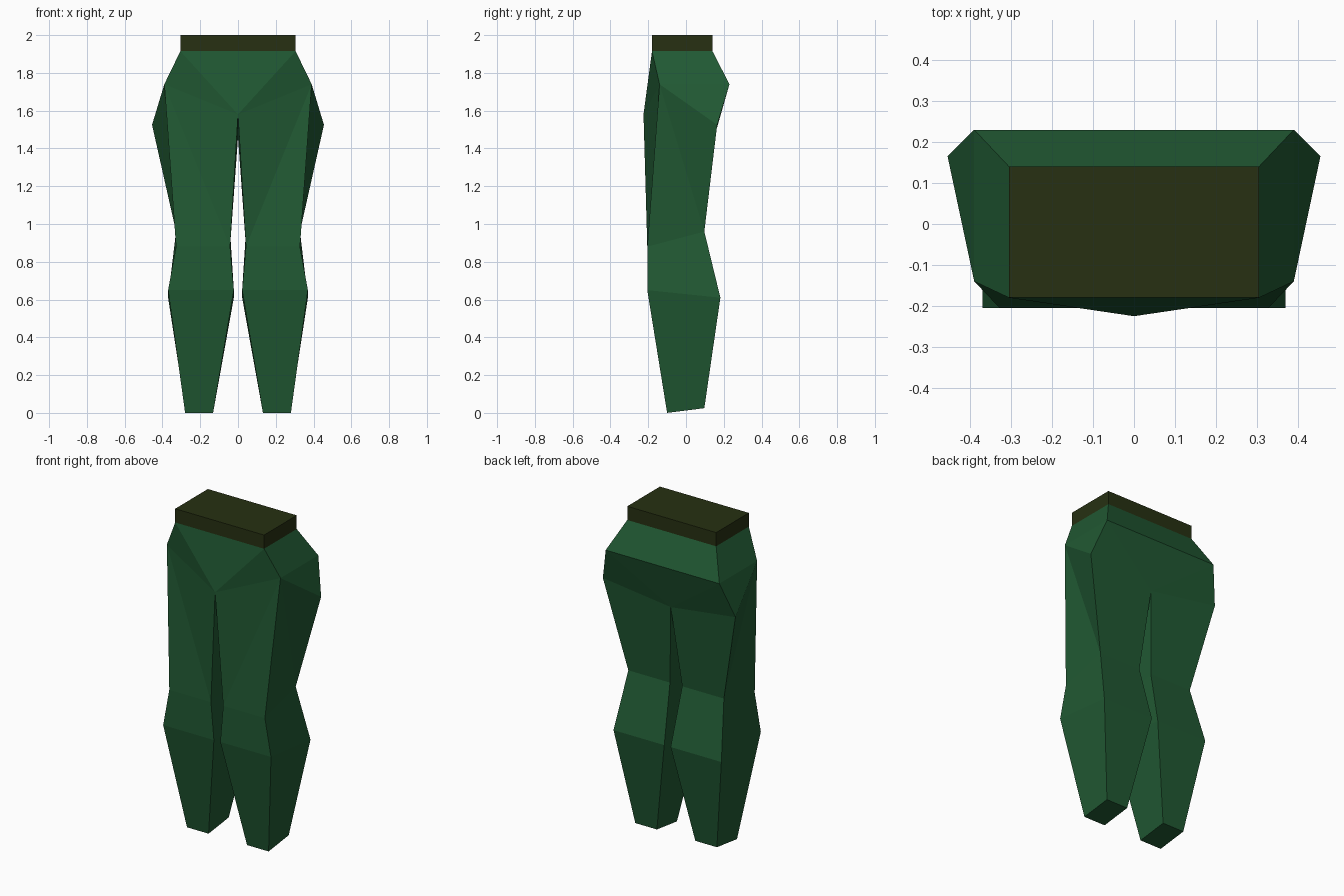
import bpy
import bmesh

if "Cube" in bpy.data.objects:
    bpy.data.objects.remove(bpy.data.objects["Cube"])


def material(name, rgb):
    m = bpy.data.materials.new(name)
    m.diffuse_color = (*rgb, 1)
    m.use_nodes = True
    m.node_tree.nodes["Principled BSDF"].inputs["Base Color"].default_value = m.diffuse_color
    return m


def add_object(name, bm, mat):
    bmesh.ops.recalc_face_normals(bm, faces=bm.faces)
    me = bpy.data.meshes.new(name)
    bm.to_mesh(me)
    bm.free()
    me.materials.append(mat)
    ob = bpy.data.objects.new(name, me)
    bpy.context.collection.objects.link(ob)
    return ob


def leg_ring(bm, inner, outer, front, back):
    """Four corners of a leg section: front inner, front outer, back outer, back inner."""
    return [bm.verts.new((x, *yz)) for x, yz in
            ((inner, front), (outer, front), (outer, back), (inner, back))]


green = material("trouser green", (0.015, 0.1, 0.033))
olive = material("belt olive", (0.02, 0.03, 0.006))

# Trousers: right half, mirrored across x = 0
bm = bmesh.new()
v = bm.verts.new
waist_front_mid, waist_front = v((0, -0.18, 1.915)), v((0.305, -0.18, 1.915))
waist_back_mid, waist_back = v((0, 0.14, 1.915)), v((0.305, 0.14, 1.915))
hip_front = v((0.39, -0.14, 1.74))
hip_back_mid, hip_back = v((0, 0.23, 1.74)), v((0.39, 0.23, 1.74))
seat_side = v((0.455, 0.165, 1.525))
crotch_front, crotch_back = v((0, -0.225, 1.58)), v((0, 0.15, 1.46))

knee = leg_ring(bm, 0.042, 0.328, (-0.205, 0.88), (0.097, 0.96))
calf = leg_ring(bm, 0.022, 0.37, (-0.205, 0.65), (0.182, 0.61))
cuff = leg_ring(bm, 0.132, 0.28, (-0.10, 0.0), (0.097, 0.025))

# Hips and seat
faces = [
    (waist_front_mid, waist_front, crotch_front),
    (waist_front, hip_front, crotch_front),
    (waist_front, waist_back, hip_back, hip_front),
    (waist_back, waist_back_mid, hip_back_mid, hip_back),
    (hip_front, hip_back, seat_side),
    (hip_back, hip_back_mid, crotch_back),
    (hip_back, crotch_back, seat_side),
    (waist_front_mid, waist_back_mid, waist_back, waist_front),
    # Thigh
    (crotch_front, hip_front, knee[0]),
    (hip_front, knee[1], knee[0]),
    (hip_front, seat_side, knee[2]),
    (hip_front, knee[2], knee[1]),
    (seat_side, crotch_back, knee[3], knee[2]),
    (crotch_back, crotch_front, knee[0], knee[3]),
    # Cuff underside
    tuple(cuff),
]
# Lower leg
for a, b in ((knee, calf), (calf, cuff)):
    for i in range(4):
        j = (i + 1) % 4
        faces.append((a[i], a[j], b[j], b[i]))
for f in faces:
    bm.faces.new(f)
bmesh.ops.mirror(bm, geom=bm.verts[:] + bm.edges[:] + bm.faces[:],
                 axis='X', merge_dist=0.001)
bmesh.ops.remove_doubles(bm, verts=bm.verts, dist=0.0005)
add_object("trousers", bm, green)

# Belt
bm = bmesh.new()
bmesh.ops.create_cube(bm, size=1)
belt = add_object("belt", bm, olive)
belt.scale = (0.61, 0.32, 0.085)
belt.location = (0, -0.02, 1.9575)
